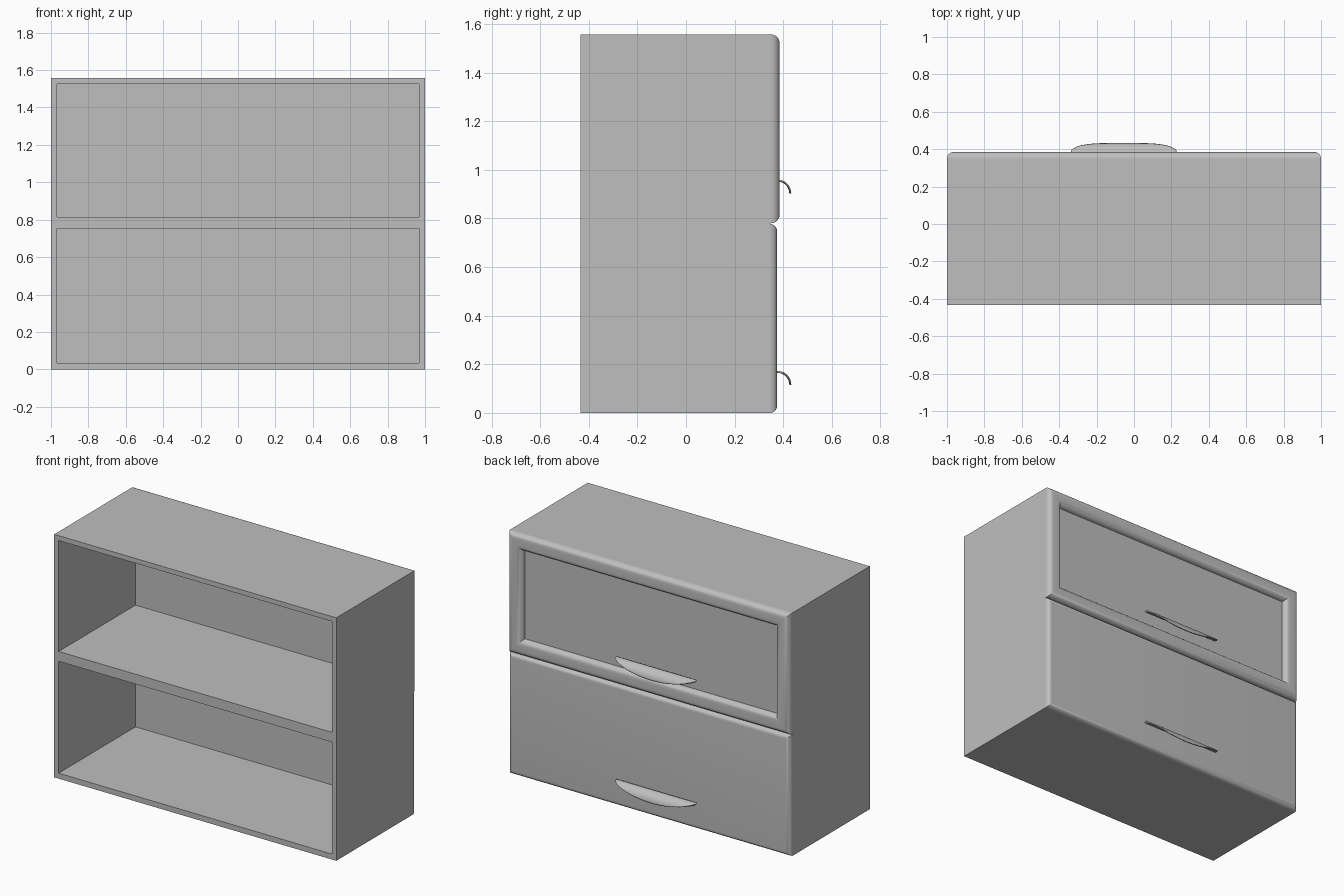
import bpy, bmesh, math

if "Cube" in bpy.data.objects:
    bpy.data.objects.remove(bpy.data.objects["Cube"], do_unlink=True)

# Single grey finish
GREY = (0.52, 0.52, 0.52, 1)
grey = bpy.data.materials.new("plain_grey")
grey.use_nodes = True
grey.diffuse_color = GREY
grey.node_tree.nodes["Principled BSDF"].inputs["Base Color"].default_value = GREY

HEIGHT, FRONT, BACK = 1.557, -0.433, 0.345


def finish(name, bm, smooth=False):
    """Turn a bmesh into a named, coloured object."""
    bmesh.ops.recalc_face_normals(bm, faces=bm.faces)
    mesh = bpy.data.meshes.new(name)
    bm.to_mesh(mesh)
    bm.free()
    mesh.materials.append(grey)
    if smooth:
        for poly in mesh.polygons:
            poly.use_smooth = True
        mesh.set_sharp_from_angle(angle=math.radians(35))
    obj = bpy.data.objects.new(name, mesh)
    bpy.context.collection.objects.link(obj)
    return obj


def arc(cx, cy, r, start, end, steps=8):
    """Points (inset, y) along a circular arc, angles in degrees."""
    angles = [math.radians(start + (end - start) * i / steps) for i in range(steps + 1)]
    return [(cx + r * math.cos(a), cy + r * math.sin(a)) for a in angles]


def cabinet():
    """Carcass: a frame with two openings, extruded through the depth."""
    xs = [-1, -0.968, 0.968, 1]
    zs = [0, 0.035, 0.752, 0.815, 1.526, HEIGHT]
    bm = bmesh.new()
    grid = [[bm.verts.new((x, FRONT, z)) for x in xs] for z in zs]
    for j in range(len(zs) - 1):
        for i in range(len(xs) - 1):
            if i == 1 and j in (1, 3):
                continue
            bm.faces.new((grid[j][i], grid[j][i + 1], grid[j + 1][i + 1], grid[j + 1][i]))
    result = bmesh.ops.extrude_face_region(bm, geom=bm.faces[:], use_keep_orig=True)
    moved = [g for g in result["geom"] if isinstance(g, bmesh.types.BMVert)]
    bmesh.ops.translate(bm, verts=moved, vec=(0, BACK - FRONT, 0))
    finish("cabinet_body", bm)


def door(name, z0, z1, profile):
    """Door from a profile of (inset, y) swept round a rectangle, mitred."""
    bm = bmesh.new()
    rings = []
    for d, y in profile:
        corners = [(-1 + d, z0 + d), (1 - d, z0 + d), (1 - d, z1 - d), (-1 + d, z1 - d)]
        rings.append([bm.verts.new((x, y, z)) for x, z in corners])
    for a, b in zip(rings, rings[1:]):
        for i in range(4):
            k = (i + 1) % 4
            bm.faces.new((a[i], a[k], b[k], b[i]))
    bm.faces.new(rings[0])
    bm.faces.new(rings[-1])
    finish(name, bm, smooth=True)


def handle(name, z, y=0.375, r=0.054, centre=-0.055, half=0.283):
    """Curved lip pull: quarter-round sheet with a bowed lower edge."""
    cols, rows = 32, 10
    bm = bmesh.new()
    grid = []
    for i in range(cols + 1):
        t = 2 * i / cols - 1
        drop = r * (0.05 + 0.95 * (1 - t * t))
        sweep = math.acos(1 - drop / r)
        angles = [sweep * j / rows for j in range(rows + 1)]
        grid.append([bm.verts.new((centre + half * t, y + r * math.sin(a),
                                   z - r * (1 - math.cos(a)))) for a in angles])
    for a, b in zip(grid, grid[1:]):
        for j in range(rows):
            bm.faces.new((a[j], b[j], b[j + 1], a[j + 1]))
    obj = finish(name, bm, smooth=True)
    sheet = obj.modifiers.new("thickness", "SOLIDIFY")
    sheet.thickness = 0.008
    sheet.offset = 0


cabinet()

# Plain lower door with rounded rim
door("lower_door", 0, 0.777, arc(0.03, BACK, 0.03, 180, 90))

# Upper door: rounded frame around a recessed panel
outer = arc(0.036, 0.349, 0.036, 180, 90)
inner = arc(0.068, 0.349, 0.036, 90, 0)
door("upper_door", 0.78, HEIGHT, [(0, BACK)] + outer + inner)

# Pulls near the bottom of each door
handle("lower_handle", 0.169)
handle("upper_handle", 0.956)
